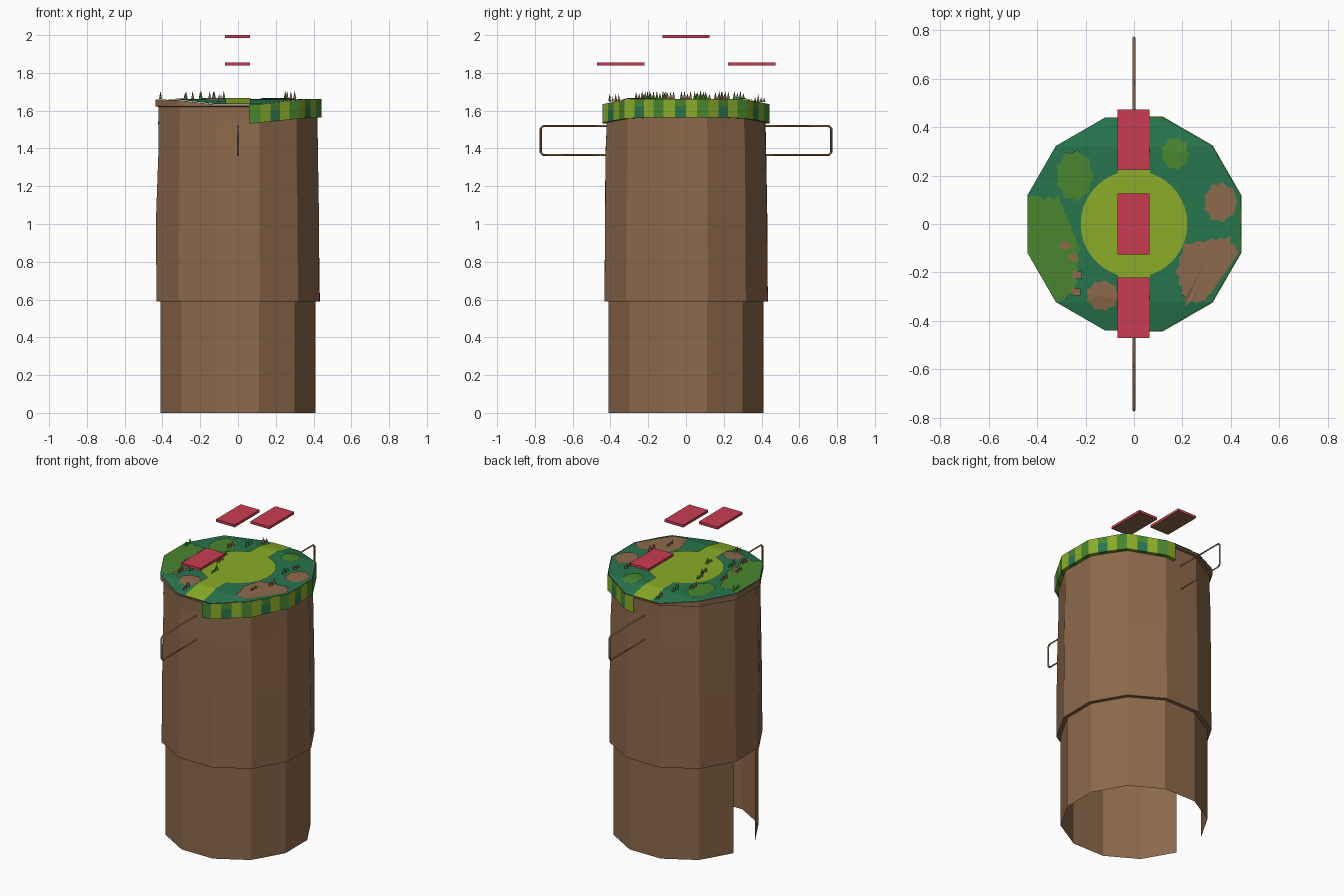
import bpy, bmesh, math, random
from math import sin, cos, pi, radians

if "Cube" in bpy.data.objects:
    bpy.data.objects.remove(bpy.data.objects["Cube"])

random.seed(4)


def mat(name, r, g, b):
    m = bpy.data.materials.new(name)
    m.diffuse_color = tuple((c / 255) ** 2.2 for c in (r, g, b)) + (1,)
    m.use_nodes = True
    m.node_tree.nodes["Principled BSDF"].inputs["Base Color"].default_value = m.diffuse_color
    return m


BARK = mat("bark brown", 140, 105, 76)
TEAL = mat("deep green", 43, 117, 79)
GREEN = mat("leaf green", 74, 133, 51)
LIME = mat("moss lime", 138, 171, 44)
RED = mat("plank red", 200, 63, 83)
APOTHEM = 0.44


def make(name, verts, faces, mats, rule=None):
    me = bpy.data.meshes.new(name)
    me.from_pydata(verts, [], faces)
    for m in mats:
        me.materials.append(m)
    if rule:
        for p in me.polygons:
            p.material_index = rule(p)
    ob = bpy.data.objects.new(name, me)
    bpy.context.collection.objects.link(ob)
    return ob


def top_z(y):
    # grass is flat in the middle and sags at the front and back
    return 1.662 - 0.21 * max(0, abs(y) - 0.31)


def edge_point(deg, ap=APOTHEM):
    # point on the twelve-sided outline at an angle
    d = radians(deg - 30 * round(deg / 30))
    r = ap / cos(d)
    return r * cos(radians(deg)), r * sin(radians(deg))


def corners(ap):
    return [edge_point(15 + 30 * i - 1e-6, ap) for i in range(12)]


def tube(rings, skip=()):
    # rings: (height, apothem, jitter)
    verts, faces = [], []
    for z, ap, j in rings:
        for x, y in corners(ap):
            k = 1 + random.uniform(-j, j)
            verts.append((x * k, y * k, z))
    for a in range(len(rings) - 1):
        for i in range(12):
            if i not in skip:
                n = (i + 1) % 12
                faces.append((a * 12 + i, a * 12 + n, a * 12 + 12 + n, a * 12 + 12 + i))
    return verts, faces


# hollow lower trunk, with a doorway one panel wide on the left
make("lower_trunk", *tube([(0, 0.41, 0), (0.59, 0.41, 0)], skip=(5,)), [BARK])

# rough upper trunk with a small overhang
make("upper_trunk", *tube([(0.59, 0.41, 0), (0.59, 0.432, 0.004), (1.05, 0.43, 0.008),
                           (1.39, 0.424, 0.008), (1.54, 0.42, 0.006), (1.63, 0.42, 0)]), [BARK])

# bark lip under the grass
v, f = tube([(1.62, 0.42, 0), (1.622, 0.438, 0), (1.66, 0.438, 0)])
v = [(x, y, min(z, top_z(y) - 0.003)) for x, y, z in v]
make("trunk_lip", v, f, [BARK])

# grass top: flat middle with two sagging flaps
c = [(x, y, top_z(y)) for x, y in corners(APOTHEM)]
make("grass_top", c, [(1, 2, 3, 4), (0, 1, 4, 5), (11, 0, 5, 6),
                      (10, 11, 6, 7), (7, 8, 9, 10)], [TEAL])

# hanging moss rim around the right half
angles = [-82.5 + 7.5 * i for i in range(23)]
v, f = [], []
for a in angles:
    x, y = edge_point(a, 0.443)
    hi, lo = top_z(y), 1.525 + 0.04 * min(1, x / 0.4)
    for t in (0, 0.6, 1):
        v.append((x, y, lo + (hi - lo) * t))
    v.append((x * 0.94, y * 0.94, lo))
for i in range(22):
    a, b = i * 4, i * 4 + 4
    f += [(a, b, b + 1, a + 1), (a + 1, b + 1, b + 2, a + 2), (a + 3, b + 3, b, a)]


def rim_colour(p):
    seg, part = divmod(p.index, 3)
    return 0 if seg % 2 else (2 if part == 0 and seg % 4 else 1)


make("moss_rim", v, f, [LIME, GREEN, TEAL], rim_colour)

# round clearing and the path through it
circle = [(0.22 * cos(2 * pi * i / 40), 0.22 * sin(2 * pi * i / 40), 1.667) for i in range(40)]
make("clearing", circle, [tuple(range(40))], [LIME])
for s, side in ((1, "back"), (-1, "front")):
    v = [(x, s * y, top_z(y) + 0.004) for y in (0.2, 0.31, 0.44) for x in (-0.065 * s, 0.065 * s)]
    make("path_" + side, v, [(0, 1, 3, 2), (2, 3, 5, 4)], [LIME])


def patch(name, outline, m, lift=0.004):
    # jagged flat plate from a rough outline
    v = []
    cx = sum(p[0] for p in outline) / len(outline)
    cy = sum(p[1] for p in outline) / len(outline)
    for i, (x, y) in enumerate(outline):
        nx, ny = outline[(i + 1) % len(outline)]
        n = max(2, 2 * round(math.hypot(nx - x, ny - y) / 0.05))
        for j in range(n):
            px, py = x + (nx - x) * j / n, y + (ny - y) * j / n
            k = 0.9 if j % 2 else 1.0
            if math.hypot(px, py) > 0.42:
                k = 1.0
            px, py = cx + (px - cx) * k, cy + (py - cy) * k
            v.append((px, py, top_z(py) + lift))
    n = len(v)
    v.append((cx, cy, top_z(cy) + lift))
    make(name, v, [(i, (i + 1) % n, n) for i in range(n)], [m])


def oval(cx, cy, rx, ry):
    return [(cx + rx * cos(2 * pi * i / 9), cy + ry * sin(2 * pi * i / 9)) for i in range(9)]


# leafy and earthy patches
patch("leaf_patch_left", [(-0.44, 0.115), (-0.31, 0.12), (-0.26, 0.0), (-0.22, -0.1),
                          (-0.24, -0.3), (-0.32, -0.32), (-0.44, -0.115)], GREEN)
patch("leaf_patch_back_left", oval(-0.245, 0.2, 0.08, 0.11), GREEN)
patch("leaf_patch_back", oval(0.17, 0.29, 0.06, 0.07), GREEN)
patch("earth_patch_right", oval(0.355, 0.09, 0.07, 0.085), BARK)
patch("earth_patch_front", oval(-0.13, -0.295, 0.07, 0.065), BARK)
patch("earth_patch_big", [(0.43, -0.12), (0.4, -0.05), (0.32, -0.06), (0.2, -0.08),
                          (0.17, -0.2), (0.21, -0.34), (0.3, -0.31)], BARK)

# little flat stepping slabs
for i, (x, y) in enumerate([(-0.285, -0.09), (-0.25, -0.14), (-0.235, -0.21), (-0.24, -0.28)]):
    make(f"slab_{i}", [(x + a, y + b, 1.672) for a, b in
                       ((-.02, -.012), (.02, -.016), (.02, .014), (-.018, .016))], [(0, 1, 2, 3)], [BARK])

# upright tufts: thin zigzag blades
spots = [(-.09, .39), (-.125, .28), (-.195, .2), (-.41, .08), (-.275, 0), (-.15, .07), (-.13, 0),
         (-.075, -.13), (.28, .18), (.26, .1), (.3, -.09), (.25, -.2), (-.1, -.38), (-.2, -.18),
         (-.24, -.24), (-.28, -.13)]
for i, (x, y) in enumerate(spots):
    z, v, f = top_z(y), [], []
    for j in range(4):
        ax, ay = x + 0.008 * (-1) ** j, y + 0.016 * (j - 2)
        bx, by = x - 0.008 * (-1) ** j, y + 0.016 * (j - 1)
        tip = z + random.uniform(0.022, 0.045)
        v += [(ax, ay, z), (bx, by, z), ((ax + bx) / 2, (ay + by) / 2, tip)]
        f.append((j * 3, j * 3 + 1, j * 3 + 2))
    make(f"tuft_{i}", v, f, [GREEN if i % 2 else BARK])

# floating planks: red with a bark underside
for name, y, z in (("plank_front", -0.345, 1.847), ("plank_back", 0.348, 1.847),
                   ("plank_top", 0, 1.992)):
    v = [(x, y + b, z + c) for c in (-.008, .008) for x, b in
         ((-.068, -.125), (.064, -.125), (.064, .125), (-.068, .125))]
    f = [(3, 2, 1, 0), (4, 5, 6, 7)] + [(i, (i + 1) % 4, (i + 1) % 4 + 4, i + 4) for i in range(4)]
    make(name, v, f, [BARK, RED], lambda p: 1 if p.normal.z > 0.5 or abs(p.normal.z) < 0.5 else 0)

# thin loop handles at front and back
for s, side in ((-1, "front"), (1, "back")):
    cu = bpy.data.curves.new("handle_" + side, "CURVE")
    cu.dimensions = "3D"
    cu.bevel_depth, cu.bevel_resolution = 0.006, 0
    sp = cu.splines.new("POLY")
    pts = [(.40, 1.365), (.755, 1.365), (.769, 1.38), (.769, 1.505), (.755, 1.519), (.40, 1.519)]
    sp.points.add(len(pts) - 1)
    for p, (y, z) in zip(sp.points, pts):
        p.co = (0, s * y, z, 1)
    cu.materials.append(BARK)
    bpy.context.collection.objects.link(bpy.data.objects.new("handle_" + side, cu))
